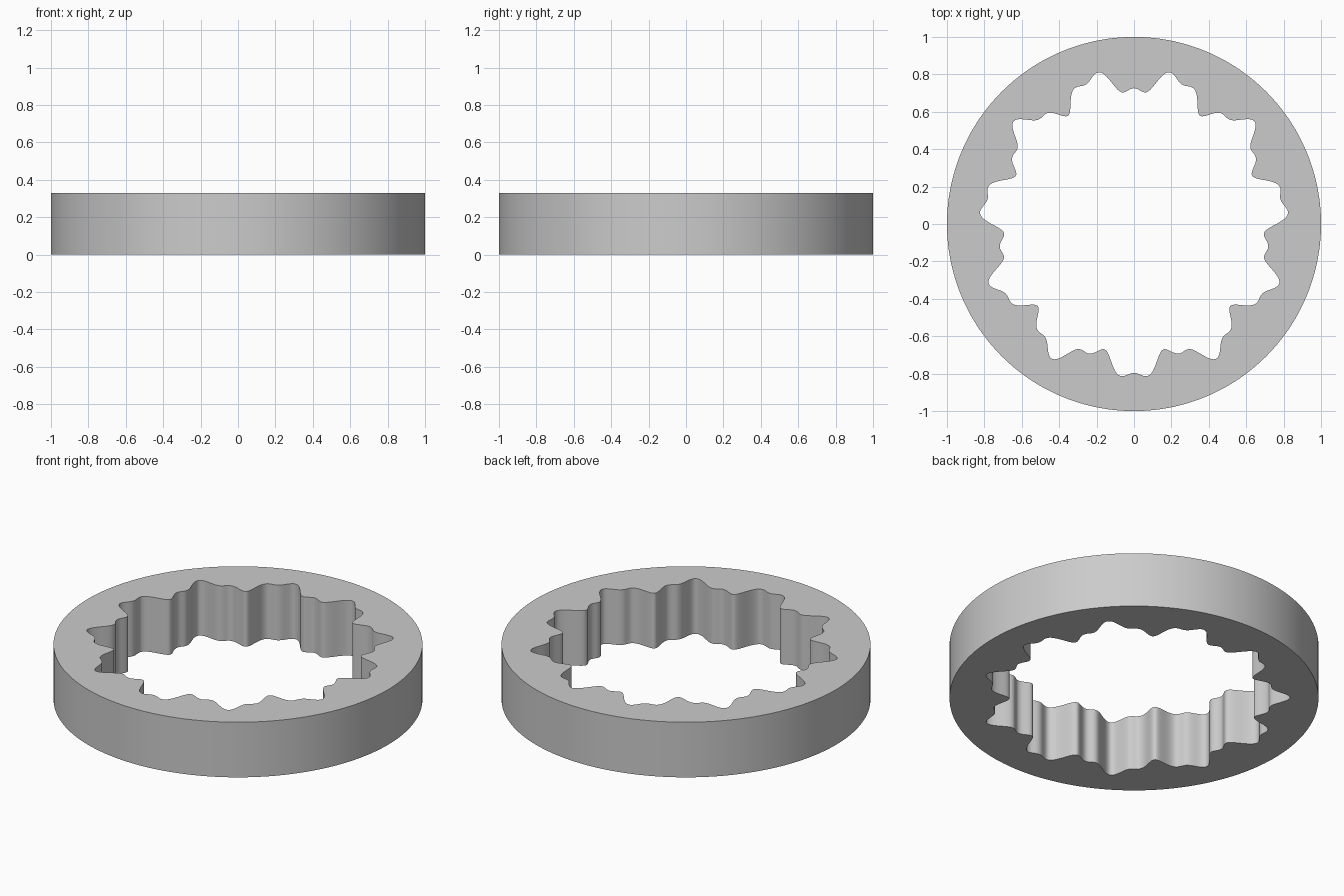
import bpy, bmesh
from math import sin, cos, pi, radians

if "Cube" in bpy.data.objects:
    bpy.data.objects.remove(bpy.data.objects["Cube"])

STEPS = 720
HEIGHT = 0.33


def bore_radius(a):
    # eleven broad lobes with a finer ripple on top, measured from +y
    return 0.761 - 0.06 * cos(11 * a) + 0.025 * cos(29 * a)


bm = bmesh.new()


def loop(radius, z):
    verts = []
    for i in range(STEPS):
        a = 2 * pi * i / STEPS
        r = radius(a)
        verts.append(bm.verts.new((r * sin(a), r * cos(a), z)))
    return verts


# Four loops: outer bottom, outer top, bore top, bore bottom
loops = [loop(lambda a: 1.0, 0), loop(lambda a: 1.0, HEIGHT),
         loop(bore_radius, HEIGHT), loop(bore_radius, 0)]

# Bridge them into a closed ring: outer wall, top, bore wall, underside
for k in range(4):
    p, q = loops[k], loops[(k + 1) % 4]
    for i in range(STEPS):
        j = (i + 1) % STEPS
        bm.faces.new((p[i], p[j], q[j], q[i]))
bmesh.ops.recalc_face_normals(bm, faces=bm.faces[:])

mesh = bpy.data.meshes.new("lobed_ring")
bm.to_mesh(mesh)
bm.free()
ring = bpy.data.objects.new("lobed_ring", mesh)
bpy.context.collection.objects.link(ring)

# Smooth walls, crisp rims
bpy.context.view_layer.objects.active = ring
ring.select_set(True)
bpy.ops.object.shade_smooth_by_angle(angle=radians(30))
